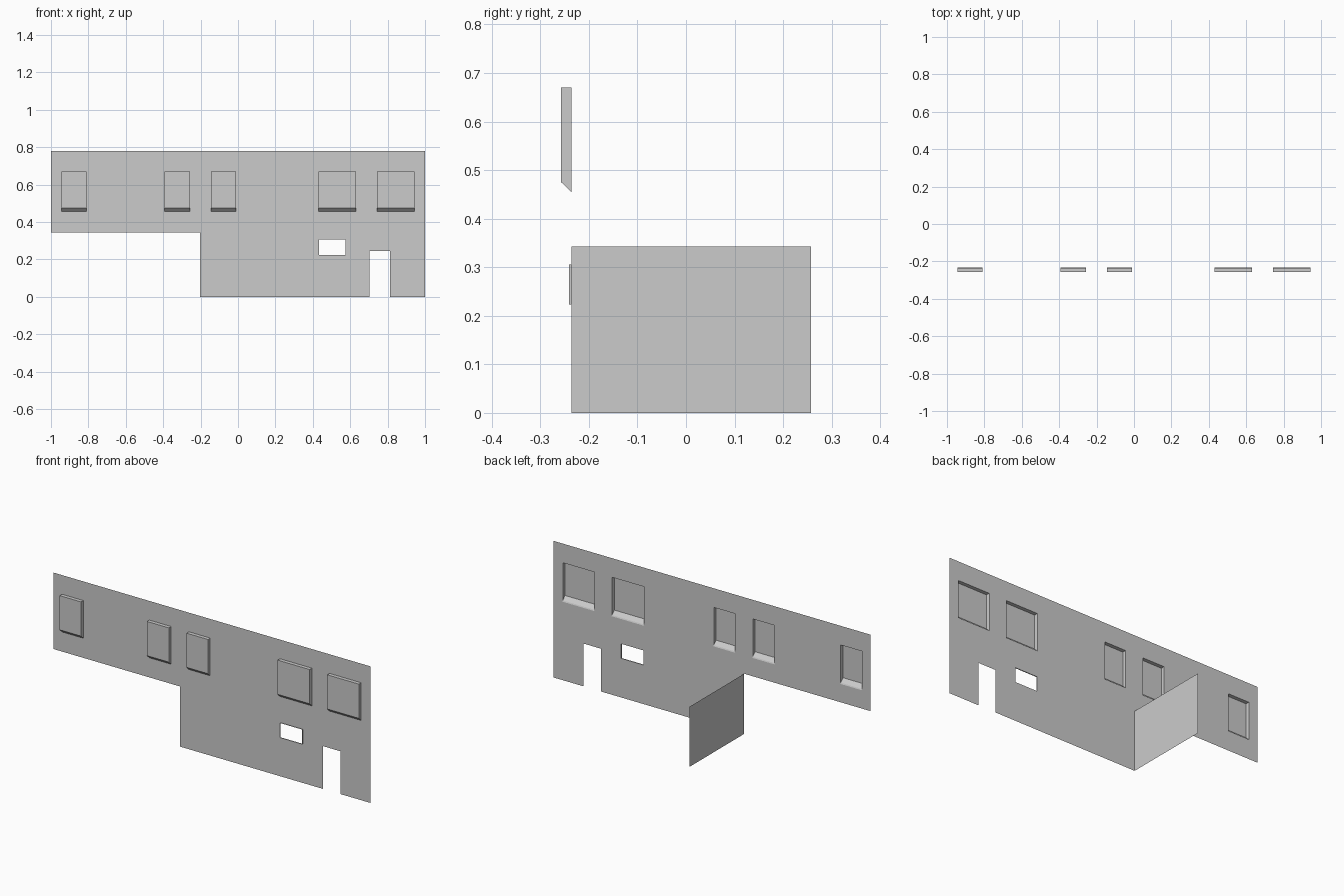
import bpy, bmesh

if "Cube" in bpy.data.objects:
    bpy.data.objects.remove(bpy.data.objects["Cube"])

Y_WALL, Y_OUT, Y_BACK = -0.236, -0.257, 0.257
STEP_X, STEP_Z, TOP_Z = -0.202, 0.343, 0.779
WIN_X = [(-0.945, -0.811), (-0.394, -0.256), (-0.144, -0.010),
         (0.430, 0.632), (0.743, 0.943)]
WIN_Z = (0.455, 0.670)
VENT = (0.433, 0.574, 0.223, 0.306)
DOOR = (0.702, 0.813, 0.0, 0.244)


def finish(name, bm):
    mesh = bpy.data.meshes.new(name)
    bm.to_mesh(mesh)
    bm.free()
    obj = bpy.data.objects.new(name, mesh)
    bpy.context.collection.objects.link(obj)
    return obj


def sheet(name, polys):
    bm = bmesh.new()
    for poly in polys:
        bm.faces.new([bm.verts.new(p) for p in poly])
    bmesh.ops.remove_doubles(bm, verts=bm.verts, dist=1e-5)
    return finish(name, bm)


# Front wall: a panel grid that skips the openings and the lower left corner
holes = [(a, b, *WIN_Z) for a, b in WIN_X] + [VENT, DOOR]
holes.append((-1.0, STEP_X, 0.0, STEP_Z))
xs = sorted({-1.0, 1.0, *[v for h in holes for v in h[:2]]})
zs = sorted({0.0, TOP_Z, *[v for h in holes for v in h[2:]]})
cells = []
for x0, x1 in zip(xs, xs[1:]):
    for z0, z1 in zip(zs, zs[1:]):
        cx, cz = (x0 + x1) / 2, (z0 + z1) / 2
        if not any(a < cx < b and c < cz < d for a, b, c, d in holes):
            cells.append([(x0, Y_WALL, z0), (x1, Y_WALL, z0),
                          (x1, Y_WALL, z1), (x0, Y_WALL, z1)])
sheet("front_wall", cells)

# Side wall running back from the step
sheet("side_wall", [[(STEP_X, Y_WALL, 0), (STEP_X, Y_WALL, STEP_Z),
                     (STEP_X, Y_BACK, STEP_Z), (STEP_X, Y_BACK, 0)]])

# Projecting windows: open-backed boxes with a sloping sill
profile = [(Y_WALL, WIN_Z[1]), (Y_OUT, WIN_Z[1]), (Y_OUT, 0.475), (Y_WALL, WIN_Z[0])]
for i, (a, b) in enumerate(WIN_X):
    strips = [[(a, *p), (a, *q), (b, *q), (b, *p)]
              for p, q in zip(profile, profile[1:])]
    sides = [[(a, *p) for p in reversed(profile)], [(b, *p) for p in profile]]
    # small lip of the sill behind the wall
    lip = [[(a, *profile[-1]), (a, -0.233, 0.449), (b, -0.233, 0.449), (b, *profile[-1])]]
    sheet(f"window_box_{i + 1}", strips + sides + lip)

# Thin frame around the small opening
x0, x1, z0, z1 = VENT
ring = [(x0, z0), (x1, z0), (x1, z1), (x0, z1)]
sheet("small_window_frame",
      [[(p[0], Y_WALL, p[1]), (q[0], Y_WALL, q[1]),
        (q[0], -0.241, q[1]), (p[0], -0.241, p[1])]
       for p, q in zip(ring, ring[1:] + ring[:1])])
